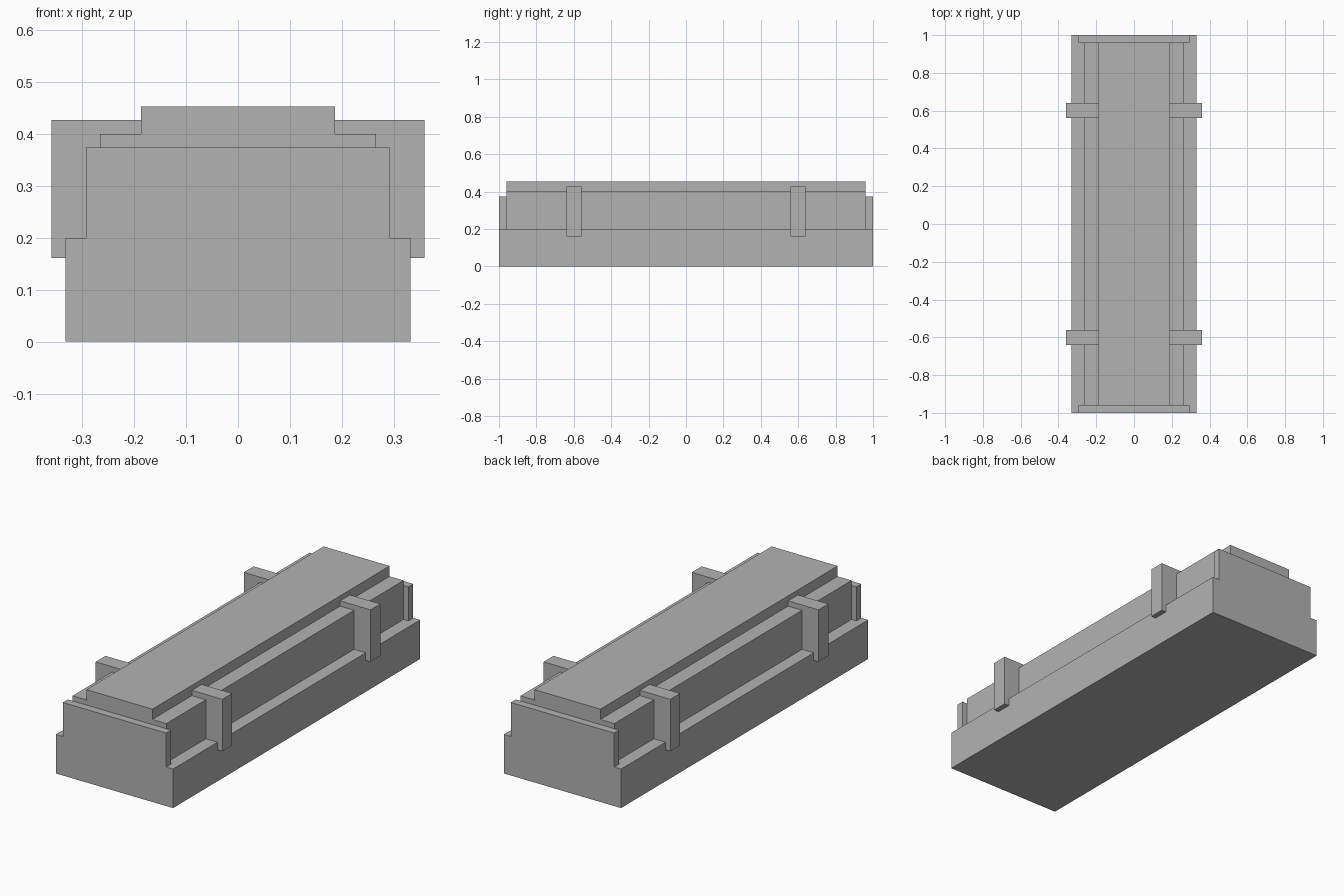
import bpy
import bmesh
from mathutils import Vector

cube = bpy.data.objects.get("Cube")
if cube:
    bpy.data.objects.remove(cube, do_unlink=True)

grey = bpy.data.materials.new("plain_grey")
grey.use_nodes = True
colour = (0.45, 0.45, 0.45, 1)
grey.diffuse_color = colour
grey.node_tree.nodes["Principled BSDF"].inputs["Base Color"].default_value = colour


def box(name, low, high):
    """Flat-shaded box between two opposite corners."""
    low, high = Vector(low), Vector(high)
    bm = bmesh.new()
    bmesh.ops.create_cube(bm, size=1)
    bmesh.ops.scale(bm, vec=high - low, verts=bm.verts)
    mesh = bpy.data.meshes.new(name)
    bm.to_mesh(mesh)
    bm.free()
    mesh.materials.append(grey)
    obj = bpy.data.objects.new(name, mesh)
    obj.location = (low + high) / 2
    bpy.context.collection.objects.link(obj)
    return obj


BASE_TOP, BODY_TOP, LID_TOP = 0.2, 0.4, 0.453
BODY_END, LID_X = 0.96, 0.187

# Stacked main blocks
box("base", (-0.332, -1, 0), (0.332, 1, BASE_TOP))
box("body", (-0.266, -BODY_END, BASE_TOP), (0.266, BODY_END, BODY_TOP))
box("lid", (-LID_X, -BODY_END, BODY_TOP), (LID_X, BODY_END, LID_TOP))

# Raised plates closing both ends
for side, sign in (("front", -1), ("back", 1)):
    ys = sorted((sign * BODY_END, sign))
    box(side + "_end_plate", (-0.293, ys[0], BASE_TOP), (0.293, ys[1], 0.374))

    # Clasps gripping the long sides
    for hand, flip in (("right", -1), ("left", 1)):
        xs = sorted((flip * LID_X, flip * 0.359))
        y = sign * 0.6
        box(f"{side}_{hand}_clasp", (xs[0], y - 0.04, 0.161), (xs[1], y + 0.04, 0.427))
